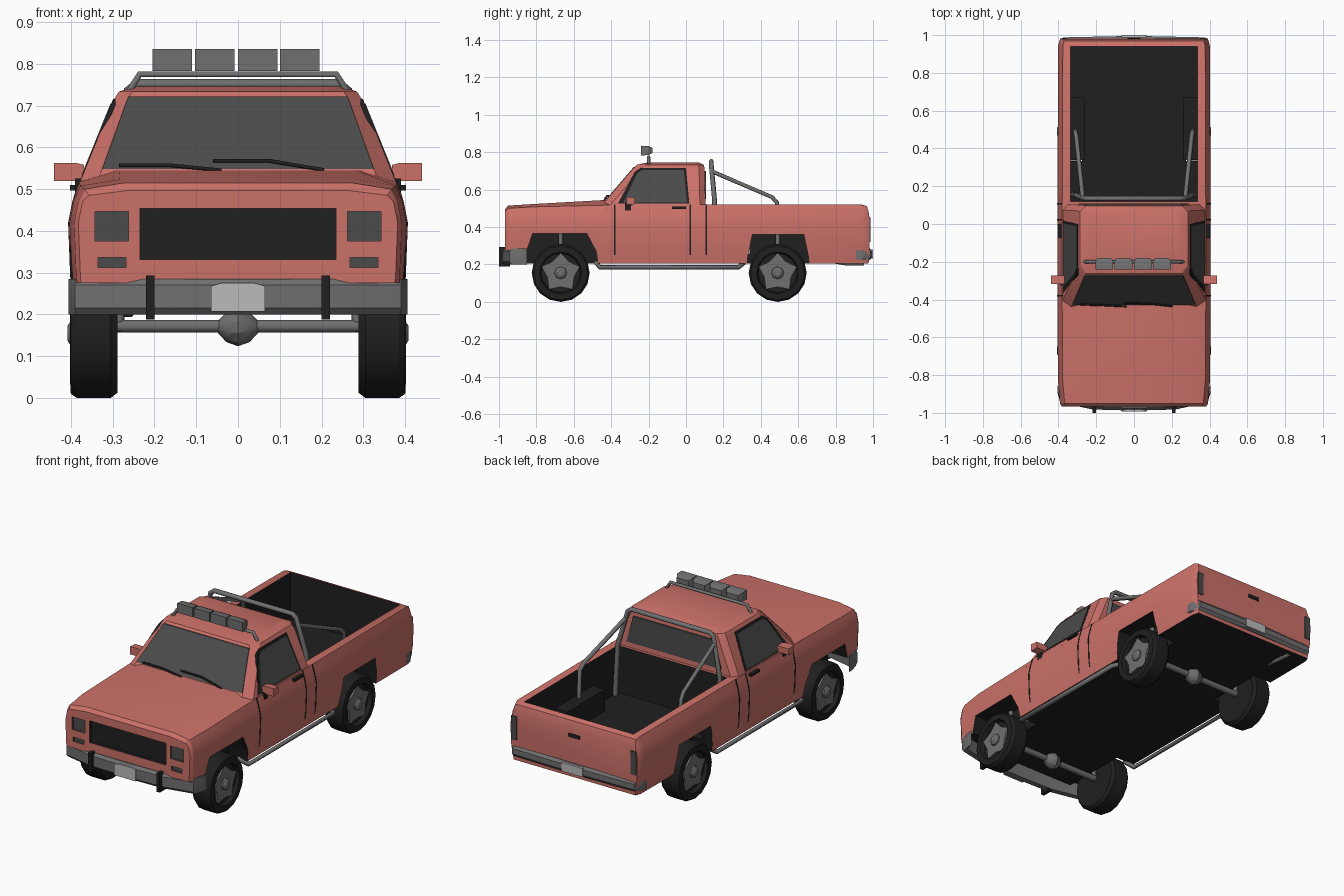
import bpy, bmesh, math

if "Cube" in bpy.data.objects:
    bpy.data.objects.remove(bpy.data.objects["Cube"])


def material(name, r, g, b):
    m = bpy.data.materials.new(name)
    m.diffuse_color = (r, g, b, 1)
    m.use_nodes = True
    m.node_tree.nodes["Principled BSDF"].inputs["Base Color"].default_value = m.diffuse_color
    return m


RED = material("red_paint", 0.6, 0.165, 0.14)
BLACK = material("black", 0.014, 0.014, 0.014)
GLASS = material("dark_glass", 0.07, 0.07, 0.07)
METAL = material("metal", 0.16, 0.16, 0.16)
PLATE = material("plate", 0.5, 0.5, 0.5)


def loft(name, rings, mat, smooth=True):
    """Skin a list of equal-length closed rings and cap both ends."""
    bm = bmesh.new()
    vs = [[bm.verts.new(p) for p in ring] for ring in rings]
    n = len(rings[0])
    for a, b in zip(vs, vs[1:]):
        for i in range(n):
            j = (i + 1) % n
            bm.faces.new((a[i], a[j], b[j], b[i]))
    bm.faces.new(vs[0])
    bm.faces.new(vs[-1])
    bmesh.ops.recalc_face_normals(bm, faces=bm.faces)
    me = bpy.data.meshes.new(name)
    bm.to_mesh(me)
    bm.free()
    ob = bpy.data.objects.new(name, me)
    bpy.context.collection.objects.link(ob)
    me.materials.append(mat)
    if smooth:
        bpy.ops.object.select_all(action='DESELECT')
        ob.select_set(True)
        bpy.context.view_layer.objects.active = ob
        bpy.ops.object.shade_smooth_by_angle(angle=math.radians(30))
    return ob


def side_prism(name, yz, x0, x1, mat):
    return loft(name, [[(x, y, z) for y, z in yz] for x in (x0, x1)], mat, False)


def box(name, x0, x1, y0, y1, z0, z1, mat):
    return side_prism(name, [(y0, z0), (y1, z0), (y1, z1), (y0, z1)], x0, x1, mat)


def lathe(name, profile, cy, cz, s, mat, seg=16):
    """Revolve (radius, x) points around the sideways axis."""
    rings = [[(s * x, cy + r * math.sin(k * math.tau / seg), cz + r * math.cos(k * math.tau / seg))
              for k in range(seg)] for r, x in profile]
    return loft(name, rings, mat)


def tube(name, pts, r, mat=METAL):
    cu = bpy.data.curves.new(name, 'CURVE')
    cu.dimensions = '3D'
    cu.bevel_depth = r
    cu.bevel_resolution = 1
    cu.use_fill_caps = True
    sp = cu.splines.new('POLY')
    sp.points.add(len(pts) - 1)
    for p, q in zip(sp.points, pts):
        p.co = (*q, 1)
    cu.materials.append(mat)
    ob = bpy.data.objects.new(name, cu)
    bpy.context.collection.objects.link(ob)
    return ob


def mirrored(half):
    return half + [(-x, y, z) for x, y, z in reversed(half)]


# Body shell: cross-sections along the length
def side_line(w, s):
    return [(w - .02, .18), (w - .005, .29), (w, .42), (w - .01, .47), (w - .025, s)]


stations = [(-.967, .382, .485, .497), (-.95, .392, .500, .515), (-.82, .403, .508, .523),
            (-.43, .405, .517, .545), (-.25, .405, .52, .54), (.1, .405, .52, .521),
            (.94, .402, .52, .521), (.968, .395, .51, .511), (.982, .385, .46, .461)]
body = loft("body", [mirrored([(x, y, z) for x, z in side_line(w, min(s, 9)) + [(w - .12, t)]])
                     for y, w, s, t in stations[:-1]]
            + [mirrored([(.37, .975, .18), (.385, .982, .29), (.39, .982, .40), (.385, .981, .44),
                         (.375, .979, .47), (.28, .979, .472)])], RED, False)

# Cutters: underside, bed interior around the wheel houses, wheel wells, front recesses
cutters = [box("cut_underside", -.5, .5, -1.1, 1.1, .1, .205, BLACK),
           box("cut_nose", -.5, .5, -1.1, -.85, .1, .275, BLACK),
           box("cut_bed_top", -.335, .335, .12, .94, .38, .7, BLACK),
           box("cut_bed_mid", -.26, .26, .12, .94, .26, .4, BLACK),
           box("cut_bed_fore", -.335, .335, .12, .34, .26, .4, BLACK),
           box("cut_bed_aft", -.335, .335, .67, .94, .26, .4, BLACK),
           box("cut_grille", -.235, .235, -1.1, -.948, .332, .453, BLACK)]
arches = {"front": [(-.87, .1), (-.86, .25), (-.82, .365), (-.53, .365), (-.48, .27), (-.455, .1)],
          "rear": [(.32, .1), (.33, .24), (.355, .36), (.63, .36), (.655, .24), (.665, .1)]}
for s in (1, -1):
    for n, a in arches.items():
        cutters.append(side_prism("cut_arch_" + n, a, s * .275, s * .5, BLACK))
    for n, x0, x1, z0, z1 in (("lamp", .262, .342, .376, .446), ("indicator", .268, .335, .312, .336)):
        cutters.append(box("cut_" + n, s * x0, s * x1, -1.1, -.955, z0, z1, GLASS))
bpy.context.view_layer.objects.active = body
for c in cutters:
    m = body.modifiers.new("cut", 'BOOLEAN')
    m.operation, m.solver, m.object = 'DIFFERENCE', 'EXACT', c
    m.material_mode = 'TRANSFER'
    bpy.ops.object.modifier_apply(modifier=m.name)
    bpy.data.objects.remove(c, do_unlink=True)
bpy.ops.object.select_all(action='DESELECT')
body.select_set(True)
bpy.ops.object.shade_smooth_by_angle(angle=math.radians(25))


# Cab: horizontal rings tapering to the roof
def cab_x(z):
    return .385 - (z - .5) * .405


def cab_front(z):
    return -.465 + (z - .5) * .857


def cab_ring(z, x, yf, yb):
    return mirrored([(x * .89, yf, z), (x, yf + .045, z), (x, yb - .03, z), (x - .03, yb, z)])


loft("cab", [cab_ring(.49, cab_x(.49), cab_front(.49), .105), cab_ring(.71, .30, -.285, .1),
             cab_ring(.733, .285, -.262, .095), cab_ring(.745, .25, -.21, .07)], RED)

# Windows
wind = [(-.325, .548), (.325, .548), (.262, .722), (-.262, .722)]
loft("windscreen", [[(x, cab_front(z) + d, z) for x, z in wind] for d in (-.004, .01)], GLASS)
loft("rear_window", [[(x, y, z) for x, z in ((-.29, .55), (.29, .55), (.25, .70), (-.25, .70))]
                     for y in (.09, .108)], GLASS)
pane = [(-.335, .532), (.005, .532), (-.012, .705), (-.235, .705), (-.262, .685)]
frame = [(-.365, .525), (.018, .525), (0, .716), (-.24, .716), (-.272, .695)]
for s in (1, -1):
    loft("window_seal", [[(s * (cab_x(z) + d), y, z) for y, z in frame] for d in (.001, -.01)], BLACK)
    loft("side_window", [[(s * (cab_x(z) + d), y, z) for y, z in pane] for d in (.003, -.01)], GLASS)

# Wipers
for x0, z0, x1, z1 in ((-.285, .557, -.04, .545), (-.06, .568, .205, .546)):
    tube("wiper", [(x0, cab_front(z0) - .01, z0), ((x0 + x1) / 2, cab_front(z0) - .014, z0),
                   (x1, cab_front(z1) - .01, z1)], .005, BLACK)

for s in (1, -1):
    # Door seams, handles, mirrors
    for y in (-.38, .022, .108):
        line = side_line(.405, .52)[1:]
        line = [(.386, .21)] + line
        outer = [(s * (x + .0015), z) for x, z in line]
        inner = [(s * (x - .01), z) for x, z in reversed(line)]
        loft("door_seam", [[(x, yy, z) for x, z in outer + inner] for yy in (y - .004, y + .004)], BLACK, False)
    box("door_handle", s * .375, s * .402, -.075, 0, .497, .51, BLACK)
    box("mirror_arm", s * .36, s * .39, -.325, -.295, .49, .525, BLACK)
    loft("mirror", [[(s * x, y, z) for y, z in ((-.318, a), (-.272, a + .004), (-.272, b - .004), (-.318, b))]
                    for x, a, b in ((.368, .525, .558), (.385, .519, .562), (.44, .519, .562))], RED)

    # Tail lamps
    box("tail_lamp", s * .35, s * .384, .96, .986, .32, .45, GLASS)

    # Wheels and suspension
    for y in (-.67, .49):
        lathe("tyre", [(.09, .29), (.142, .288), (.155, .305), (.155, .385), (.145, .40),
                       (.112, .402), (.105, .38), (.02, .378)], y, .155, s, BLACK)
        star = [(y + r * math.sin(k * math.pi / 5), .155 + r * math.cos(k * math.pi / 5))
                for k in range(10) for r in ((.108, .075)[k % 2],)]
        side_prism("wheel_rim", star, s * .37, s * .39, METAL)
        lathe("wheel_hub", [(.036, .38), (.032, .398), (.018, .408)], y, .155, s, METAL, 8)
        tube("shock_absorber", [(s * .285, y, .16), (s * .285, y, .37)], .013)

    # Side steps
    tube("side_step", [(s * .33, -.48, .21), (s * .388, -.46, .185), (s * .388, .28, .185),
                       (s * .33, .31, .21)], .013)

    # Roll bar brace and bumper guards
    tube("roll_bar_brace", [(s * .272, .145, .695), (s * .305, .46, .56), (s * .31, .487, .53),
                            (s * .31, .495, .37)], .012)
    box("bumper_guard", s * .2, s * .22, -1.0, -.94, .188, .293, BLACK)

# Axles with differentials
for y in (-.67, .49):
    tube("axle", [(-.3, y, .172), (.3, y, .172)], .017)
    lathe("differential", [(.012, -.05), (.036, -.028), (.046, 0), (.036, .028), (.012, .05)], y, .17, 1, METAL, 10)

# Roll hoop
tube("roll_hoop", [(-.325, .155, .26), (-.312, .153, .54), (-.262, .135, .735), (-.24, .135, .752),
                   (.24, .135, .752), (.262, .135, .735), (.312, .153, .54), (.325, .155, .26)], .013)

# Roof light bar
tube("light_bar", [(-.26, -.2, .735), (-.235, -.2, .775), (.235, -.2, .775), (.26, -.2, .735)], .009)
for x in (-.205, -.103, 0, .1):
    loft("roof_lamp", [[(x + a, y, b), (x + .095 - a, y, b), (x + .095 - a, y, 1.618 - b), (x + a, y, 1.618 - b)]
                       for y, a, b in ((-.24, 0, .783), (-.2, 0, .785), (-.18, .012, .795))], METAL)


# Bumpers: section swept across the width, bent round the corners
def bumper(name, path, d, z0, z1):
    full = path + [(-x, y) for x, y in reversed(path[:-1])]
    loft(name, [[(x, y, z0 + .015), (x, y, z1 - .015), (x, y + d * .3, z1), (x, y + d, z1),
                 (x, y + d, z0), (x, y + d * .3, z0)] for x, y in full], METAL)


bumper("front_bumper", [(-.405, -.895), (-.39, -.945), (-.22, -.982), (0, -.988)], .045, .2, .285)
bumper("rear_bumper", [(-.395, .95), (-.375, .988), (0, .996)], -.04, .225, .285)
loft("front_plate", [[(x, y, z) for x, z in ((-.065, .207), (.065, .207), (.065, .268), (.04, .275),
                                             (-.04, .275), (-.065, .268))] for y in (-.993, -.97)], PLATE)
box("rear_plate", -.065, .065, .97, 1.0, .232, .28, PLATE)

# Tailgate handle and exhaust
box("tailgate_handle", -.035, .035, .97, .985, .425, .445, BLACK)
tube("exhaust", [(-.26, .76, .222), (-.26, .86, .205), (-.27, .95, .205)], .013)
